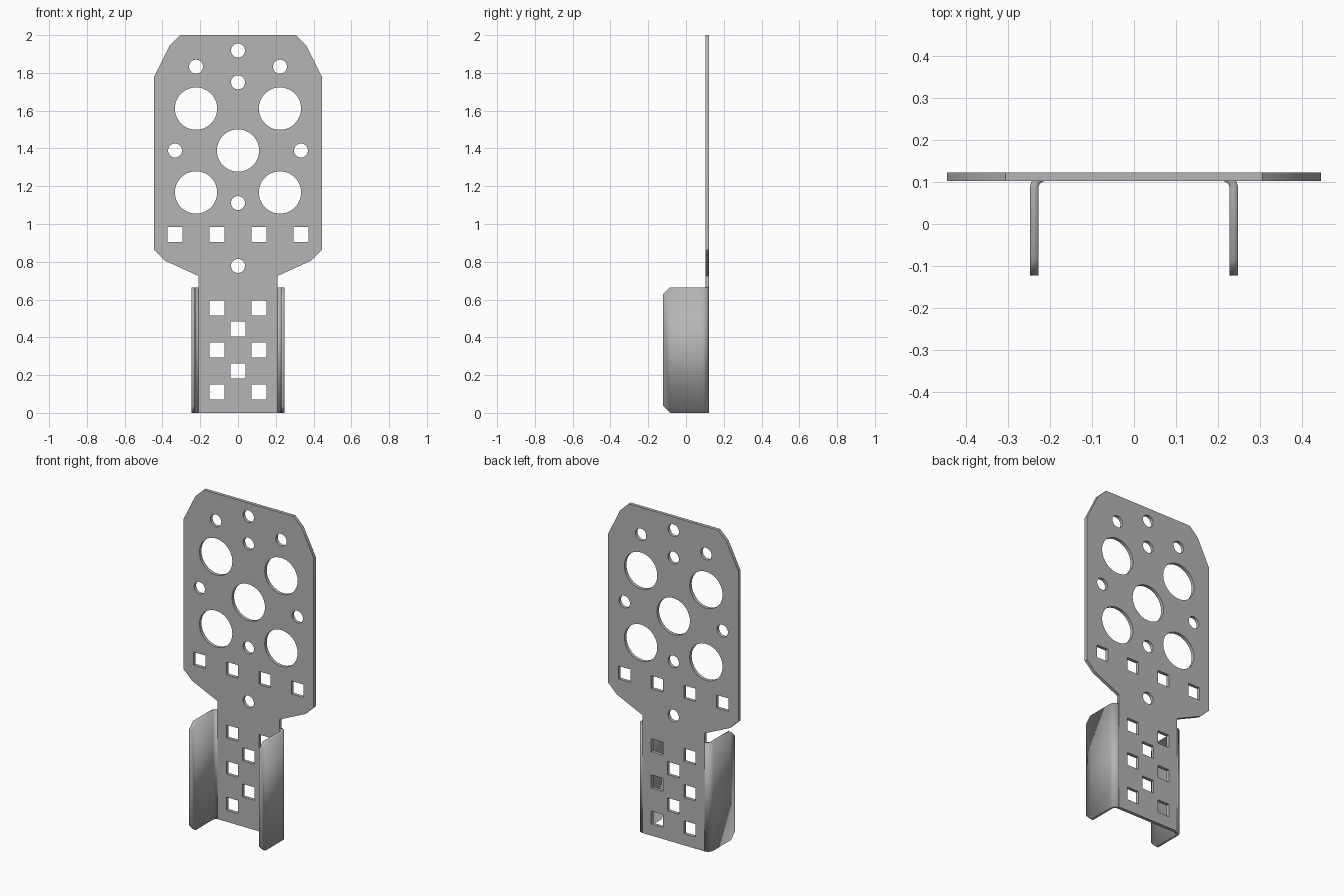
import bpy, bmesh
from math import sin, cos, pi, radians
from mathutils import Matrix

if "Cube" in bpy.data.objects:
    bpy.data.objects.remove(bpy.data.objects["Cube"], do_unlink=True)

THICK = 0.02          # sheet thickness
PLATE_Y = 0.112       # middle of the sheet
PITCH = 1 / 9         # hole grid
FLANGE_TOP = 0.665
BEND_X, BEND_R = 0.21, 0.027

steel = bpy.data.materials.new("grey_steel")
steel.use_nodes = True
colour = (0.46, 0.46, 0.46, 1)
steel.diffuse_color = colour
steel.node_tree.nodes["Principled BSDF"].inputs["Base Color"].default_value = colour


def add_object(name, mesh):
    obj = bpy.data.objects.new(name, mesh)
    bpy.context.collection.objects.link(obj)
    mesh.materials.clear()
    mesh.materials.append(steel)
    return obj


def smooth(obj):
    bpy.ops.object.select_all(action='DESELECT')
    obj.select_set(True)
    bpy.context.view_layer.objects.active = obj
    bpy.ops.object.shade_smooth_by_angle(angle=radians(30))


def circle(x, z, r, n=48):
    return [(x + r * cos(2 * pi * i / n), z + r * sin(2 * pi * i / n)) for i in range(n)]


def square(x, z, h=0.04):
    return [(x - h, z - h), (x + h, z - h), (x + h, z + h), (x - h, z + h)]


# Plate outline, mirrored from its left half
half = [(BEND_X, 0), (BEND_X, 0.725), (0.385, 0.805), (0.444, 0.862),
        (0.444, 1.78), (0.362, 1.945), (0.305, 2.0)]
loops = [half + [(-x, z) for x, z in reversed(half)]]

# Round holes
for x, z in [(0, 1.389), (2, 1.611), (-2, 1.611), (2, 1.167), (-2, 1.167)]:
    loops.append(circle(x * PITCH, z, 0.112))
for x, z in [(0, 1.918), (2, 1.833), (-2, 1.833), (0, 1.75), (3, 1.389),
             (-3, 1.389), (0, 1.111), (0, 0.778)]:
    loops.append(circle(x * PITCH, z, 0.037))

# Square holes: one wide row, then a staggered pattern
for x in (-3, -1, 1, 3):
    loops.append(square(x * PITCH, 0.944))
for row in range(1, 6):
    for x in ((-1, 1) if row % 2 else (0,)):
        loops.append(square(x * PITCH, row * PITCH))

# Fill the outline with its holes and give it thickness
curve = bpy.data.curves.new("plate_profile", 'CURVE')
curve.dimensions = '2D'
curve.fill_mode = 'BOTH'
curve.extrude = THICK / 2
for pts in loops:
    spline = curve.splines.new('POLY')
    spline.points.add(len(pts) - 1)
    for p, (x, z) in zip(spline.points, pts):
        p.co = (x, z, 0, 1)
    spline.use_cyclic_u = True
helper = bpy.data.objects.new("plate_profile", curve)
bpy.context.collection.objects.link(helper)
bpy.context.view_layer.update()
mesh = bpy.data.meshes.new_from_object(
    helper.evaluated_get(bpy.context.evaluated_depsgraph_get()))
bpy.data.objects.remove(helper, do_unlink=True)
mesh.transform(Matrix.Translation((0, PLATE_Y, 0)) @ Matrix.Rotation(pi / 2, 4, 'X'))
bm = bmesh.new()
bm.from_mesh(mesh)
bmesh.ops.remove_doubles(bm, verts=bm.verts, dist=1e-5)
bmesh.ops.recalc_face_normals(bm, faces=bm.faces)
bm.to_mesh(mesh)
bm.free()
smooth(add_object("perforated_plate", mesh))

# Bent side flanges with chamfered front corners
for name, side in (("left_flange", 1), ("right_flange", -1)):
    path = []
    for i in range(9):
        a = pi / 2 * i / 8
        path.append((BEND_X + BEND_R * sin(a), PLATE_Y - BEND_R + BEND_R * cos(a), 0))
    path += [(BEND_X + BEND_R, -0.085, 0), (BEND_X + BEND_R, -0.122, 0.037)]
    bm = bmesh.new()
    rails = [(bm.verts.new((side * x, y, cut)),
              bm.verts.new((side * x, y, FLANGE_TOP - cut))) for x, y, cut in path]
    for (a, b), (c, d) in zip(rails, rails[1:]):
        bm.faces.new((a, c, d, b))
    bmesh.ops.recalc_face_normals(bm, faces=bm.faces)
    mesh = bpy.data.meshes.new(name)
    bm.to_mesh(mesh)
    bm.free()
    flange = add_object(name, mesh)
    solid = flange.modifiers.new("sheet", 'SOLIDIFY')
    solid.thickness = THICK
    solid.offset = 0
    solid.use_even_offset = True
    smooth(flange)
